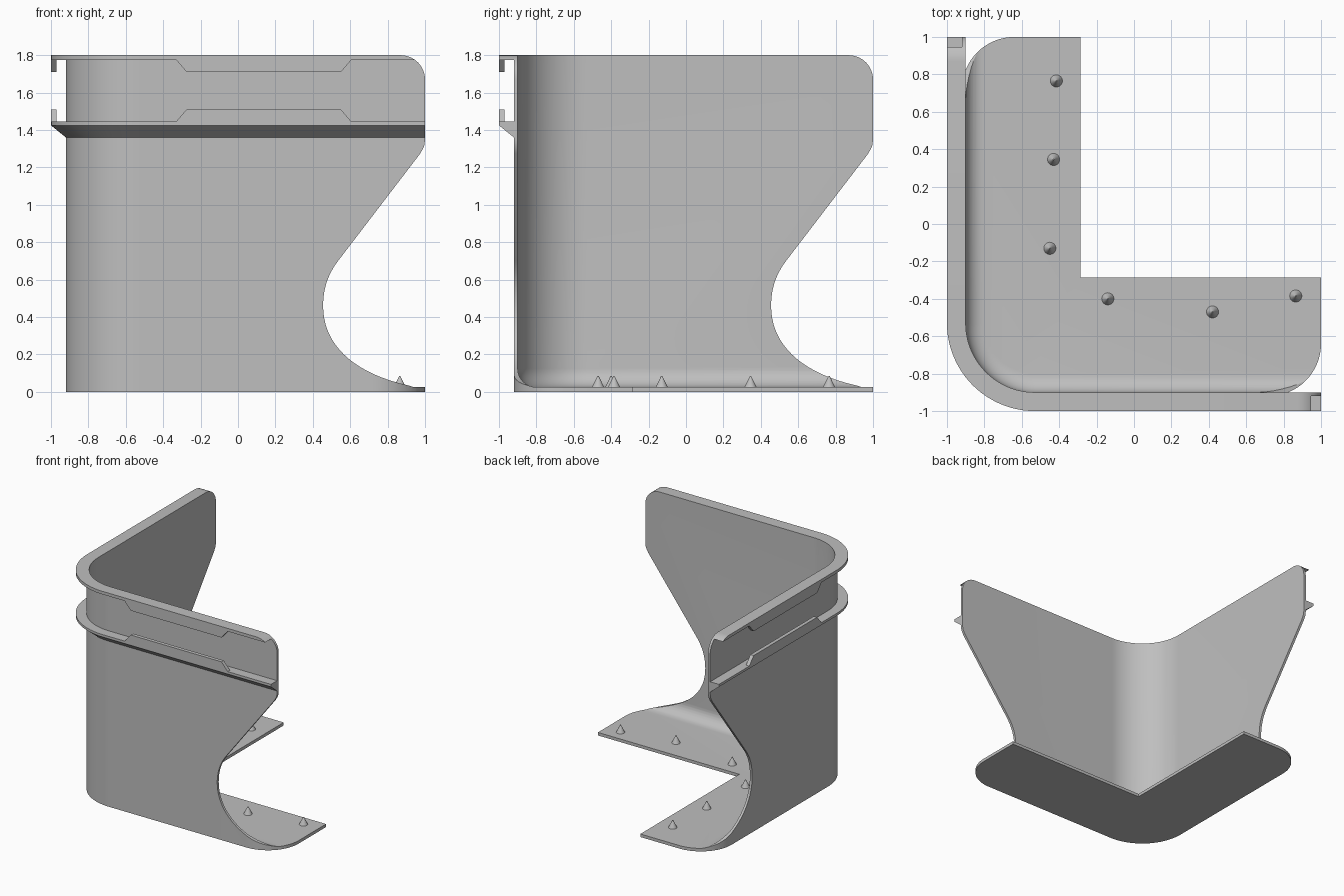
import bpy, bmesh, math
from mathutils import Vector
from mathutils.geometry import interpolate_bezier

if "Cube" in bpy.data.objects:
    bpy.data.objects.remove(bpy.data.objects["Cube"])

grey = bpy.data.materials.new("plain grey")
grey.diffuse_color = (0.52, 0.52, 0.52, 1)
grey.use_nodes = True
grey.node_tree.nodes["Principled BSDF"].inputs["Base Color"].default_value = grey.diffuse_color


def finish(bm, name):
    bmesh.ops.recalc_face_normals(bm, faces=bm.faces)
    me = bpy.data.meshes.new(name)
    bm.to_mesh(me)
    bm.free()
    ob = bpy.data.objects.new(name, me)
    bpy.context.collection.objects.link(ob)
    me.materials.append(grey)
    return ob


def prism(name, pts, a, b, place):
    """Extrude a 2D outline from a to b; place maps (u, v, w) to xyz."""
    bm = bmesh.new()
    lo = [bm.verts.new(place(u, v, a)) for u, v in pts]
    hi = [bm.verts.new(place(u, v, b)) for u, v in pts]
    bm.faces.new(lo)
    bm.faces.new(hi)
    n = len(pts)
    for i in range(n):
        j = (i + 1) % n
        bm.faces.new((lo[i], lo[j], hi[j], hi[i]))
    return finish(bm, name)


def arc(cx, cy, r, a0, a1, n):
    return [(cx + r * math.cos(math.radians(a0 + (a1 - a0) * i / n)),
             cy + r * math.sin(math.radians(a0 + (a1 - a0) * i / n))) for i in range(n + 1)]


def curve(*p, n=16):
    return [tuple(q)[:2] for q in interpolate_bezier(*[Vector((x, y, 0)) for x, y in p], n)]


def boolean(ob, cutter, op):
    m = ob.modifiers.new("cut", 'BOOLEAN')
    m.object, m.operation, m.solver = cutter, op, 'EXACT'
    bpy.context.view_layer.objects.active = ob
    bpy.ops.object.modifier_apply(modifier=m.name)
    bpy.data.objects.remove(cutter)


# Corner shell: wall, two outward flanges and floor fillet swept round the corner
END, C, FLOOR, INNER = 1.02, -0.53, 0.025, -0.285
section = [(0.80, 0), (0.92, 0), (0.92, 1.36), (1.0, 1.425), (1.0, 1.445), (0.92, 1.445),
           (0.92, 1.775), (1.0, 1.775), (1.0, 1.80), (0.90, 1.80)]
section += arc(0.80, 0.125, 0.10, 0, -90, 8)


def path(h):
    return [(-h, END)] + arc(C, C, h + C, 180, 270, 24) + [(END, -h)]


bm = bmesh.new()
rows = [[bm.verts.new((x, y, z)) for x, y in path(h)] for h, z in section]
for r0, r1 in zip(rows, rows[1:]):
    for i in range(len(r0) - 1):
        bm.faces.new((r0[i], r0[i + 1], r1[i + 1], r1[i]))
for k in (0, -1):
    bm.faces.new([r[k] for r in rows])
# Floor plate joined to the foot of the fillet
edge = [(END, INNER), (INNER, INNER), (INNER, END)]
low = [bm.verts.new((x, y, 0)) for x, y in edge]
high = [bm.verts.new((x, y, FLOOR)) for x, y in edge]
bm.faces.new(rows[0] + low)
bm.faces.new(rows[-1] + high)
lo, hi = [rows[0][-1]] + low + [rows[0][0]], [rows[-1][-1]] + high + [rows[-1][0]]
for i in range(4):
    bm.faces.new((lo[i], lo[i + 1], hi[i + 1], hi[i]))
shell = finish(bm, "corner_shell")

# Side outline of each wall, with its rounded top and scooped lower end
outline = [(-1.2, -0.1), (-1.2, 1.9), (0.87, 1.9)] + arc(0.87, 1.67, 0.13, 90, 0, 10)
outline += [(1, 1.345), (0.995, 1.312), (0.975, 1.275)]
outline += curve((0.535, 0.70), (0.48, 0.628), (0.455, 0.55), (0.455, 0.46), n=12)
outline += curve((0.455, 0.46), (0.455, 0.25), (0.62, 0.09), (0.95, 0.026), n=20)[1:]
outline += [(1, 0.026), (1, -0.1)]
# Rounded floor corner at each end
notch = arc(0.72, -0.64, 0.28, -90, 0, 16) + [(1.1, -0.64), (1.1, -1.1), (0.72, -1.1)]

lip_shapes = {
    "upper": [(-0.335, 1.78), (-0.275, 1.71), (0.55, 1.71), (0.61, 1.78)],
    "lower": [(-0.335, 1.44), (-0.275, 1.51), (0.55, 1.51), (0.61, 1.44)],
}
for side, swap in (("front", False), ("left", True)):
    def xz(u, v, w):
        return (w, u, v) if swap else (u, w, v)

    def xy(u, v, w):
        return (v, u, w) if swap else (u, v, w)

    boolean(shell, prism("outline_cutter", outline, -1.3, 1.3, xz), 'INTERSECT')
    boolean(shell, prism("notch_cutter", notch, -0.1, 0.6, xy), 'DIFFERENCE')
    # Tapered lips on the flange rims
    for level, pts in lip_shapes.items():
        prism(f"{side}_{level}_lip", pts, -1.0, -0.97, xz)

bpy.ops.object.select_all(action='DESELECT')
shell.select_set(True)
bpy.context.view_layer.objects.active = shell
bpy.ops.object.shade_smooth_by_angle(angle=math.radians(30))

# Small pointed studs on the floor
studs = [(-0.415, 0.765), (-0.43, 0.345), (-0.45, -0.13), (-0.14, -0.4), (0.42, -0.47), (0.865, -0.385)]
for i, (x, y) in enumerate(studs):
    bm = bmesh.new()
    bmesh.ops.create_cone(bm, cap_ends=True, segments=24, radius1=0.035, radius2=0.003, depth=0.065)
    bmesh.ops.translate(bm, vec=(x, y, 0.0525), verts=bm.verts)
    stud = finish(bm, f"floor_stud_{i + 1}")
    bpy.ops.object.select_all(action='DESELECT')
    stud.select_set(True)
    bpy.context.view_layer.objects.active = stud
    bpy.ops.object.shade_smooth_by_angle(angle=math.radians(30))
